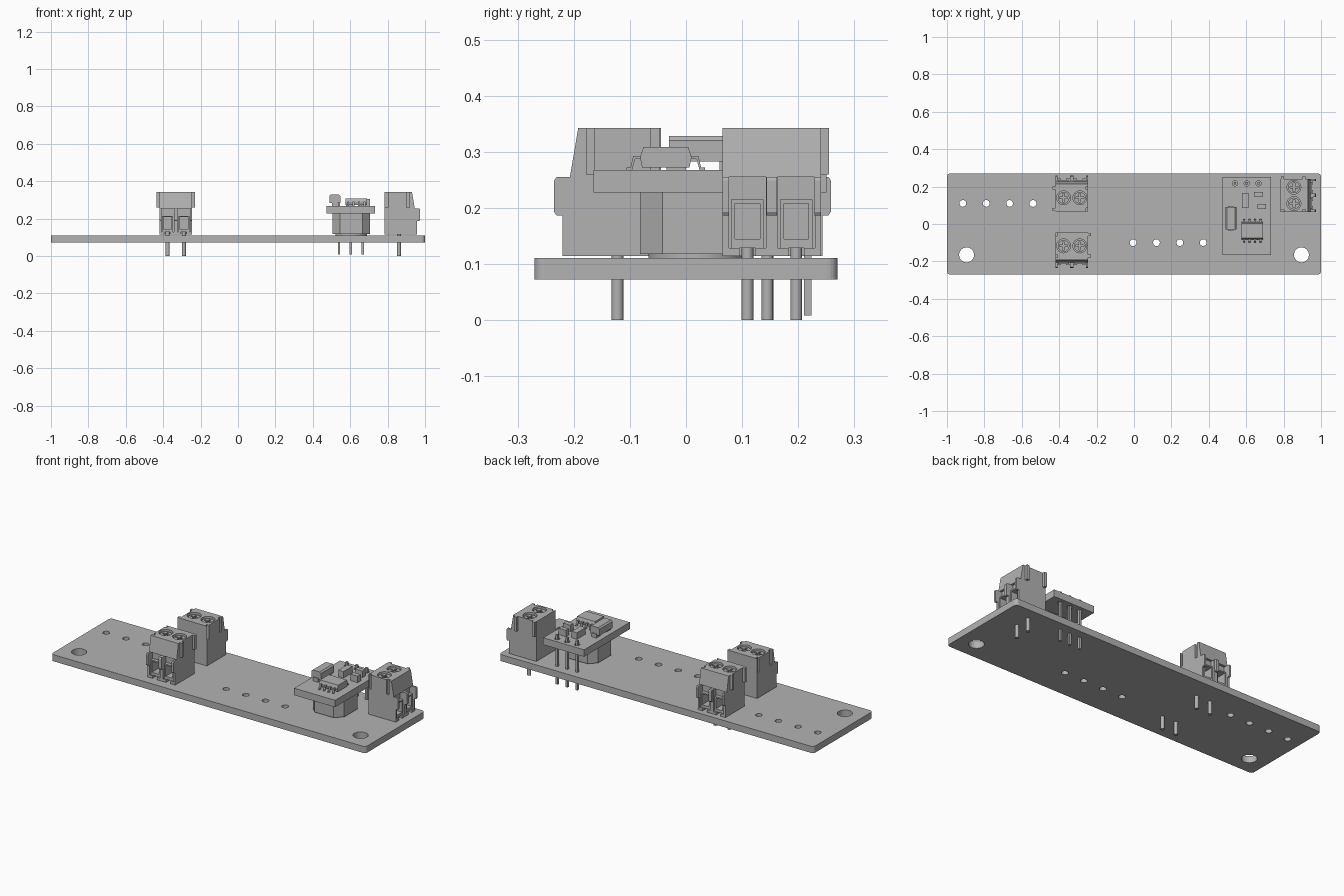
import bpy, bmesh, math
from mathutils import Matrix, Vector

if "Cube" in bpy.data.objects:
    bpy.data.objects.remove(bpy.data.objects["Cube"])

grey = bpy.data.materials.new("plain_grey")
grey.diffuse_color = (0.45, 0.45, 0.45, 1)
grey.use_nodes = True
grey.node_tree.nodes["Principled BSDF"].inputs["Base Color"].default_value = grey.diffuse_color


def make(name, bm, smooth=False):
    bmesh.ops.recalc_face_normals(bm, faces=bm.faces)
    me = bpy.data.meshes.new(name)
    bm.to_mesh(me)
    bm.free()
    me.materials.append(grey)
    ob = bpy.data.objects.new(name, me)
    bpy.context.collection.objects.link(ob)
    if smooth:
        bpy.ops.object.select_all(action='DESELECT')
        ob.select_set(True)
        bpy.context.view_layer.objects.active = ob
        bpy.ops.object.shade_smooth_by_angle(angle=math.radians(35))
    return ob


def box(bm, x0, x1, y0, y1, z0, z1):
    m = Matrix.Translation(((x0 + x1) / 2, (y0 + y1) / 2, (z0 + z1) / 2))
    m = m @ Matrix.Diagonal((x1 - x0, y1 - y0, z1 - z0, 1))
    bmesh.ops.create_cube(bm, size=1, matrix=m)


def cyl(bm, x, y, z0, z1, r, n=24):
    bmesh.ops.create_cone(bm, cap_ends=True, segments=n, radius1=r, radius2=r, depth=z1 - z0,
                          matrix=Matrix.Translation((x, y, (z0 + z1) / 2)))


def prism(bm, pts, offset):
    f = bm.faces.new([bm.verts.new(p) for p in pts])
    new = bmesh.ops.extrude_face_region(bm, geom=[f])["geom"]
    bmesh.ops.translate(bm, vec=Vector(offset), verts=[v for v in new if isinstance(v, bmesh.types.BMVert)])


def cut(ob, bm):
    # subtract a temporary shape and keep the result
    cutter = make("cutter", bm)
    cutter.hide_render = True
    mod = ob.modifiers.new("cut", 'BOOLEAN')
    mod.operation = 'DIFFERENCE'
    mod.solver = 'EXACT'
    mod.object = cutter
    dg = bpy.context.evaluated_depsgraph_get()
    me = bpy.data.meshes.new_from_object(ob.evaluated_get(dg))
    ob.modifiers.clear()
    ob.data = me
    bpy.data.objects.remove(cutter)


# main circuit board with rounded corners and drilled holes
bm = bmesh.new()
r, pts = 0.018, []
for i, (sx, sy) in enumerate([(1, 1), (-1, 1), (-1, -1), (1, -1)]):
    for k in range(6):
        a = math.pi / 2 * (i + k / 5)
        pts.append((sx * (1 - r) + r * math.cos(a), sy * (0.27 - r) + r * math.sin(a), 0.073))
prism(bm, pts, (0, 0, 0.038))
board = make("board", bm)
bm = bmesh.new()
for s in (-1, 1):
    cyl(bm, s * 0.895, -0.165, 0, 0.2, 0.04, 32)
for i in range(4):
    cyl(bm, -0.915 + 0.125 * i, 0.11, 0, 0.2, 0.018)
    cyl(bm, -0.005 + 0.125 * i, -0.1, 0, 0.2, 0.018)
cut(board, bm)

# screw terminal housing, facing -y with its back on y = 0
P = 0.0435  # half pitch between the two poles
bm = bmesh.new()
prof = [(0, .1145), (.175, .1145), (.175, .255), (.162, .255), (.147, .343), (0, .343)]
prism(bm, [(-0.088, -d, z) for d, z in prof], (0.176, 0, 0))
housing = make("terminal_housing", bm)
bm = bmesh.new()
for s in (-P, P):   # front recesses and screw wells
    box(bm, s - .033, s + .033, -.2, -.148, .129, .2551)
    cyl(bm, s, -.072, .31, .36, .037, 32)
for d in (.117, .002):   # dovetail grooves
    box(bm, -.1, -.076, -d - .016, -d, .26, .36)
cut(housing, bm)
bm = bmesh.new()
for s in (-P, P):   # pin notches under the housing
    box(bm, s - .014, s + .014, -.2, -.065, .10, .131)
cut(housing, bm)

# wire entry cages with square openings
bm = bmesh.new()
for s in (-P, P):
    box(bm, s - .029, s + .029, -.168, -.145, .129, .215)
cages = make("wire_cages", bm)
bm = bmesh.new()
for s in (-P, P):
    box(bm, s - .022, s + .022, -.2, -.08, .145, .208)
cut(cages, bm)
bm = bmesh.new()
for s in (-P, P):
    box(bm, s - .022, s + .022, -.2, -.08, .145, .208)
cut(housing, bm)

# dovetail ribs on the side and rounded nubs on the front
bm = bmesh.new()
for d in (.117, .002):
    box(bm, .087, .102, -d - .016, -d, .26, .343)
for x, w in ((-.082, .006), (0, .0095), (.082, .006)):
    nub = [(.17, .187), (.186, .187), (.19, .193), (.19, .249), (.186, .255), (.17, .255)]
    prism(bm, [(x - w, -d, z) for d, z in nub], (2 * w, 0, 0))
ribs = make("terminal_ribs", bm)

# cross-slotted screws
bm = bmesh.new()
for s in (-P, P):
    cyl(bm, s, -.072, .30, .334, .031, 32)
screws = make("terminal_screws", bm, True)
for dx, dy in ((.022, .0045), (.0045, .022)):
    bm = bmesh.new()
    for s in (-P, P):
        box(bm, s - dx, s + dx, -.072 - dy, -.072 + dy, .322, .35)
    cut(screws, bm)

# terminal solder pins
bm = bmesh.new()
for s in (-P, P):
    cyl(bm, s, -.077, 0, .14, .0105, 16)
pins = make("terminal_pins", bm, True)

# three terminals: front, back, right end
spots = [("front", (-.333, -.045, 0), 0), ("back", (-.333, .068, 0), math.pi),
         ("right", (.783, .153, 0), math.pi / 2)]
for part in (housing, cages, ribs, screws, pins):
    base = part.name
    for i, (label, loc, rot) in enumerate(spots):
        ob = part if i == 0 else part.copy()
        if i:
            bpy.context.collection.objects.link(ob)
        ob.name = label + "_" + base
        ob.location = loc
        ob.rotation_euler = (0, 0, rot)

# small raised converter board with pin holes
HX = (.54, .603, .666)
bm = bmesh.new()
box(bm, .473, .733, -.165, .25, .228, .268)
module = make("converter_board", bm)
bm = bmesh.new()
for x in HX:
    cyl(bm, x, .217, .2, .3, .014)
cut(module, bm)

# converter header pins
bm = bmesh.new()
for x in HX:
    box(bm, x - .0065, x + .0065, .2105, .2235, .008, .292)
make("converter_pins", bm)

# inductor under the converter board
bm = bmesh.new()
c, h, k = (.605, .018), .1, .06
octo = [(h, -k), (h, k), (k, h), (-k, h), (-h, k), (-h, -k), (-k, -h), (k, -h)]
prism(bm, [(c[0] + x, c[1] + y, .118) for x, y in octo], (0, 0, .11))
make("inductor_body", bm)
bm = bmesh.new()
cyl(bm, c[0], c[1], .111, .128, .085, 32)
make("inductor_base", bm, True)

# diode with bent end leads
bm = bmesh.new()
prism(bm, [(.488, -.03, .283), (.548, -.03, .283), (.548, -.03, .32), (.54, -.03, .328),
           (.496, -.03, .328), (.488, -.03, .32)], (0, .12, 0))
make("diode_body", bm)
bm = bmesh.new()
for y0, y1 in ((-.035, .0), (.06, .095)):
    box(bm, .503, .533, y0, y1, .268, .29)
make("diode_leads", bm)

# eight-legged chip with bevelled body
bm = bmesh.new()
prism(bm, [(.575, y, z) for y, z in ((-.078, .272), (.006, .272), (.01, .29), (.004, .309),
                                     (-.076, .309), (-.082, .29))], (.115, 0, 0))
make("chip_body", bm)
bm = bmesh.new()
leg = [(.04, .287), (.055, .287), (.06, .268), (.07, .268), (.07, .272), (.063, .272), (.058, .293), (.04, .293)]
for s in (-1, 1):
    for i in range(4):
        x = .5895 + .0287 * i
        prism(bm, [(x - .005, -.036 + s * d, z) for d, z in leg], (.01, 0, 0))
make("chip_legs", bm)

# small surface-mount parts
bm = bmesh.new()
for x0, x1, y0, y1 in ((.578, .612, .085, .165), (.642, .69, .147, .172), (.66, .705, .08, .108)):
    box(bm, x0, x1, y0, y1, .268, .305)
make("small_components", bm)
